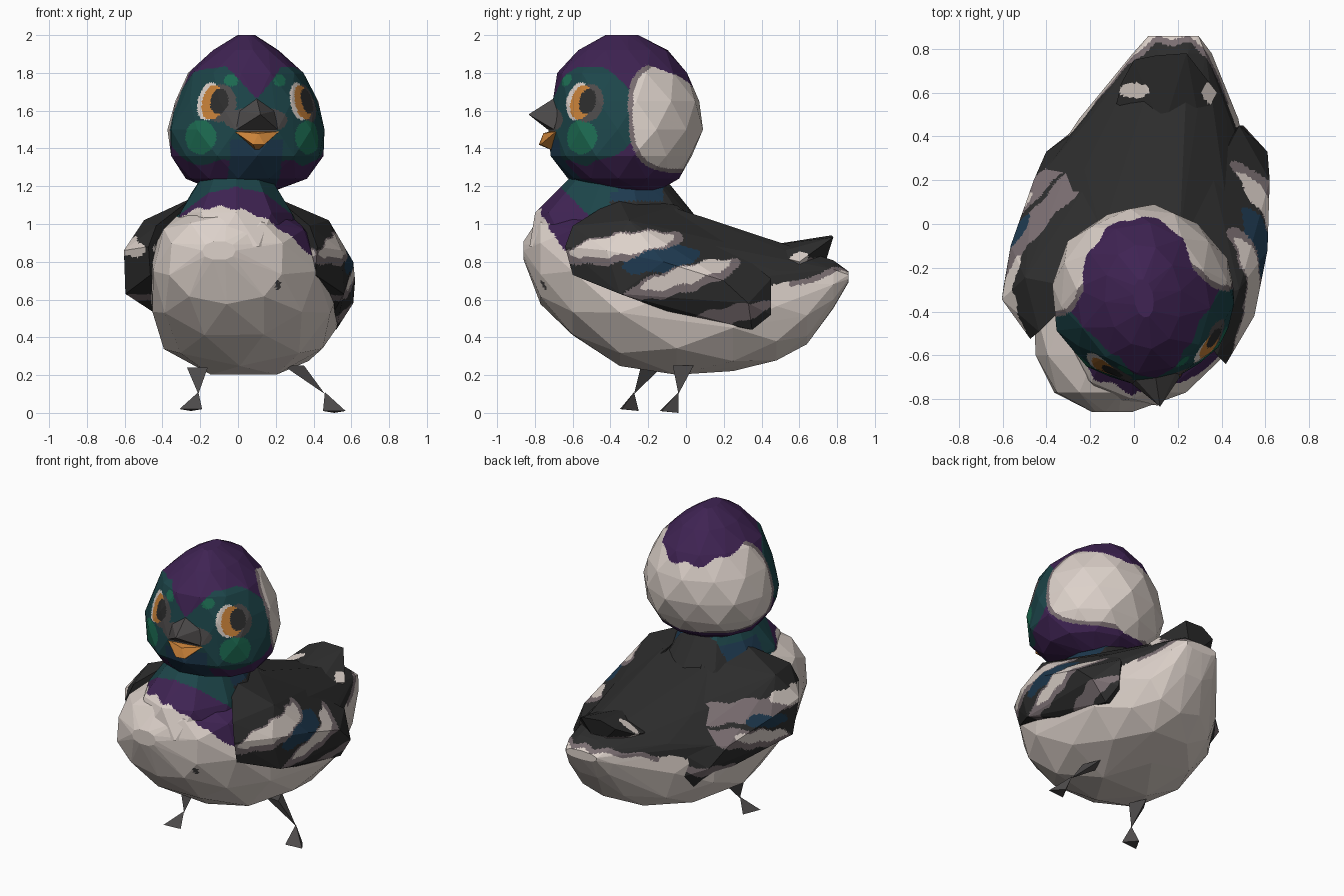
import bpy, bmesh, random
from math import sin, cos, pi, atan2, copysign
from mathutils import Vector

random.seed(4)
if "Cube" in bpy.data.objects:
    bpy.data.objects.remove(bpy.data.objects["Cube"])

COLOURS = {
    "cream": (0.72, 0.64, 0.59), "charcoal": (0.026, 0.026, 0.026),
    "purple": (0.05, 0.017, 0.087), "teal": (0.012, 0.06, 0.068),
    "green": (0.012, 0.15, 0.085), "blue": (0.013, 0.042, 0.08),
    "mauve_grey": (0.2, 0.16, 0.17), "orange": (0.58, 0.22, 0.04),
    "slate": (0.075, 0.07, 0.07),
}
NAMES = list(COLOURS)
MATS = []
for name, rgb in COLOURS.items():
    m = bpy.data.materials.new(name)
    m.use_nodes = True
    m.diffuse_color = (*rgb, 1)
    bsdf = m.node_tree.nodes["Principled BSDF"]
    bsdf.inputs["Base Color"].default_value = (*rgb, 1)
    bsdf.inputs["Roughness"].default_value = 0.9
    MATS.append(m)


def hull(name, points, paint, fine=0.022, loc=(0, 0, 0), turn=0):
    """Faceted convex part; facets are split finely so a rule can colour them."""
    bm = bmesh.new()
    for p in points:
        bm.verts.new(p)
    res = bmesh.ops.convex_hull(bm, input=bm.verts)
    loose = {v for v in res["geom_interior"] + res["geom_unused"]
             if isinstance(v, bmesh.types.BMVert)}
    bmesh.ops.delete(bm, geom=list(loose), context="VERTS")
    if callable(paint):
        for _ in range(7):
            long = [e for e in bm.edges if e.calc_length() > fine]
            if not long:
                break
            bmesh.ops.subdivide_edges(bm, edges=long, cuts=1)
            bmesh.ops.triangulate(bm, faces=bm.faces)
    bmesh.ops.recalc_face_normals(bm, faces=bm.faces)
    for f in bm.faces:
        c = paint(f.calc_center_median()) if callable(paint) else paint
        f.material_index = NAMES.index(c)
    mesh = bpy.data.meshes.new(name)
    bm.to_mesh(mesh)
    bm.free()
    for m in MATS:
        mesh.materials.append(m)
    ob = bpy.data.objects.new(name, mesh)
    ob.location = loc
    ob.rotation_euler.z = turn
    bpy.context.collection.objects.link(ob)


def ring(n, shift, r1, r2, power=1.0, wobble=0.03):
    """Slightly uneven oval as pairs of offsets."""
    out = []
    for i in range(n):
        a = 2 * pi * (i + shift) / n
        k = 1 + random.uniform(-wobble, wobble)
        c, s = cos(a), sin(a)
        out.append((copysign(abs(c) ** power, c) * r1 * k,
                    copysign(abs(s) ** power, s) * r2 * k))
    return out


def oval(u, v, cu, cv, ru, rv, tilt=0.0, power=2):
    """True inside a tilted ellipse; a higher power squares it off."""
    du, dv = u - cu, v - cv
    a = du * cos(tilt) + dv * sin(tilt)
    b = dv * cos(tilt) - du * sin(tilt)
    return abs(a / ru) ** power + abs(b / rv) ** power < 1


# Body and neck plumage
def body_paint(p):
    x, y, z = p
    if y > -0.4:
        edge = z - 0.65 - 0.3 * max(0, y - 0.4) - 0.01 * sin(45 * x)
        if edge > 0:
            if y < -0.12 and z > 1.17 and (x < 0 or y < -0.36):
                return "teal"
            if y < -0.12 and z > (1.07 if x < 0 else 1.12):
                return "blue"
            return "charcoal"
        return "mauve_grey" if edge > -0.03 and y > 0.55 else "cream"
    if y < -0.6 and oval(x, z, 0.21, 0.68, 0.015, 0.025):
        return "slate"
    if z > 1.09 - 1.1 * (x + 0.1) ** 2 + 0.008 * sin(50 * x):
        return "teal" if y + z > 0.53 else "purple"
    return "cream"


# y, centre x, bottom, top, half width
BODY = [(-0.86, -0.1, 0.81, 0.91, 0.09), (-0.77, -0.06, 0.58, 1.05, 0.31),
        (-0.6, -0.02, 0.4, 1.1, 0.44), (-0.35, 0.01, 0.25, 1.13, 0.49),
        (-0.05, 0.03, 0.17, 1.1, 0.5), (0.25, 0.07, 0.215, 0.94, 0.48),
        (0.48, 0.11, 0.27, 0.86, 0.37), (0.64, 0.17, 0.37, 0.83, 0.24),
        (0.78, 0.18, 0.55, 0.81, 0.18), (0.86, 0.18, 0.69, 0.75, 0.12)]
pts = []
for i, (y, cx, lo, hi, w) in enumerate(BODY):
    pts += [(cx + u, y, (lo + hi) / 2 + v)
            for u, v in ring(10, i % 2 / 2, w, (hi - lo) / 2, 0.88)]
hull("body", pts, body_paint)

# z, centre y, half width, half depth
NECK = [(0.88, -0.34, 0.38, 0.51), (1.06, -0.38, 0.31, 0.42),
        (1.17, -0.37, 0.23, 0.3), (1.28, -0.36, 0.17, 0.22)]
pts = []
for i, (z, cy, w, d) in enumerate(NECK):
    pts += [(u - 0.01, cy + v, z) for u, v in ring(10, i % 2 / 2, w, d, 1, 0.02)]
hull("neck", pts, body_paint)


# Head, built facing straight ahead and then turned a little
def head_paint(p):
    x, y, z = p
    ax = abs(x)
    around = atan2(x, -y)
    t = (around - (0.74 if x > 0 else -0.62)) * 0.39
    ragged = 0.012 * sin(34 * x + 5 * y)
    if y < 0:
        if oval(t, z, 0.04, 1.65, 0.052, 0.067):
            return "charcoal"
        if oval(t, z, 0.0, 1.645, 0.068, 0.092):
            return "orange"
        if oval(t, z, -0.025, 1.65, 0.075, 0.1):
            return "cream"
        if oval(t, z, 0.045, 1.64, 0.09, 0.1) or oval(x, z, 0, 1.55, 0.17, 0.07):
            return "slate"
        if oval((abs(around) - 0.78) * 0.39, z, 0, 1.46, 0.095, 0.09):
            return "green"
        if oval(ax, z, 0.13, 1.76, 0.035, 0.03):
            return "green"
        if z > 1.66 and ax < (z - 1.66) * 0.85:
            return "purple"
        if ax < 0.14 and z < 1.45 and y < -0.1:
            return "blue"
    if z < 1.86 - 0.36 * y + ragged:
        if oval(y, z, 0.28, 1.57, 0.31, 0.28, 0, 3) or y > 0.28:
            return "cream"
        if oval(y, z, 0.28, 1.57, 0.335, 0.3, 0, 3):
            return "mauve_grey"
    if oval(y, z, -0.28, 1.58, 0.28, 0.26 + ragged):
        return "teal"
    return "purple"


# z, centre y, half width, half depth
HEAD = [(1.18, 0.04, 0.17, 0.13), (1.24, -0.02, 0.32, 0.29),
        (1.36, -0.03, 0.41, 0.38), (1.5, -0.01, 0.425, 0.405),
        (1.65, -0.01, 0.385, 0.39), (1.8, -0.03, 0.305, 0.345),
        (1.92, -0.02, 0.175, 0.24), (2.0, -0.03, 0.045, 0.09)]
HEAD_AT, HEAD_TURN = (0.04, -0.31, 0), 0.15
pts = []
for i, (z, cy, w, d) in enumerate(HEAD):
    pts += [(u, cy + v, z) for u, v in ring(12, i % 2 / 2, w, d, 1, 0.02)]
hull("head", pts, head_paint, 0.016, HEAD_AT, HEAD_TURN)

# Beak
hull("upper_beak", [(0, -0.37, 1.68), (-0.1, -0.38, 1.6), (0.1, -0.38, 1.6),
                    (0, -0.53, 1.58), (-0.11, -0.41, 1.5), (0.11, -0.41, 1.5)],
     "slate", loc=HEAD_AT, turn=HEAD_TURN)
hull("lower_beak", [(-0.12, -0.4, 1.49), (0.12, -0.4, 1.49), (0, -0.45, 1.48),
                    (-0.03, -0.47, 1.42), (0.03, -0.47, 1.42), (0, -0.38, 1.38)],
     "orange", loc=HEAD_AT, turn=HEAD_TURN)

# Wing markings: colour, then centre y, z, radii and tilt, topmost first
LEFT_MARKS = [("cream", -0.34, 0.89, 0.28, 0.055, 0.15),
              ("cream", 0.0, 0.73, 0.25, 0.045, 0.3),
              ("blue", -0.13, 0.81, 0.21, 0.06, 0.2),
              ("mauve_grey", -0.33, 0.875, 0.32, 0.08, 0.15),
              ("mauve_grey", -0.02, 0.705, 0.32, 0.07, 0.28),
              ("mauve_grey", 0.17, 0.5, 0.3, 0.05, 0.25)]
RIGHT_MARKS = [("cream", -0.32, 0.88, 0.18, 0.05, 0.1),
               ("cream", -0.05, 0.69, 0.2, 0.04, 0.2),
               ("blue", -0.1, 0.78, 0.15, 0.04, 0.2),
               ("mauve_grey", -0.02, 0.86, 0.42, 0.055, -0.03),
               ("mauve_grey", 0.02, 0.69, 0.32, 0.065, 0.25),
               ("mauve_grey", 0.2, 0.52, 0.25, 0.04, 0.25)]


def wing_paint(p):
    x, y, z = p
    for colour, *shape in LEFT_MARKS if x > 0 else RIGHT_MARKS:
        if oval(y, z + 0.008 * sin(40 * y), *shape):
            return colour
    return "charcoal"


# Wings; the right one sits closer to the tail
WING = [(0.2, -0.36, 1.14), (0.38, -0.6, 0.99), (0.41, -0.6, 0.73),
        (0.42, -0.64, 0.88), (0.55, -0.42, 0.86), (0.56, -0.35, 0.63),
        (0.61, -0.12, 0.8), (0.62, 0.2, 0.7), (0.61, 0.33, 0.58),
        (0.52, 0.35, 0.44), (0.5, 0.45, 0.52), (0.48, 0.45, 0.71),
        (0.36, 0.22, 0.9), (0.48, -0.3, 1.02), (0.17, -0.05, 1.1),
        (0.5, -0.05, 0.52), (0.38, 0.35, 0.46), (0.3, -0.3, 0.65)]
hull("left_wing", WING, wing_paint, 0.02)
hull("right_wing", [(-x + 0.36 * max(y + 0.25, -0.15), y * (0.82 if y < 0 else 1), z)
                    for x, y, z in WING], wing_paint, 0.02)


# Raised tail
def tail_paint(p):
    x, y, z = p
    if oval(x, y, 0.0, 0.61, 0.07, 0.035) or oval(x, y, 0.35, 0.6, 0.04, 0.05):
        return "cream"
    if z < 0.82 and y > 0.5:
        return "mauve_grey"
    return "charcoal"


hull("tail", [(-0.06, 0.64, 0.84), (0.0, 0.75, 0.9), (0.1, 0.77, 0.94),
              (0.24, 0.78, 0.93), (0.38, 0.6, 0.8), (0.13, 0.42, 0.885),
              (-0.08, 0.55, 0.82), (0.3, 0.45, 0.84), (0.15, 0.72, 0.74),
              (0.02, 0.6, 0.76), (0.3, 0.6, 0.74)], tail_paint)

# Legs and webbed feet: hip, ankle, toe spread centre
LEGS = {"left": ((0.3, -0.02, 0.25), (0.46, -0.04, 0.11), (0.51, -0.13, 0.01)),
        "right": ((-0.21, -0.19, 0.24), (-0.21, -0.275, 0.11), (-0.25, -0.34, 0.02))}
for side, (hip, ankle, toe) in LEGS.items():
    hip, ankle, toe = Vector(hip), Vector(ankle), Vector(toe)
    hull(side + "_leg", [hip + Vector(d) for d in
                         ((-0.06, -0.04, 0), (0.05, -0.05, 0), (0, 0.06, 0))]
         + [ankle + Vector((0, 0, -0.01))], "slate")
    hull(side + "_foot", [ankle, toe + Vector((-0.06, -0.01, 0)),
                          toe + Vector((0.06, 0.0, 0)),
                          toe + Vector((0, 0.09, -0.01))], "slate")
